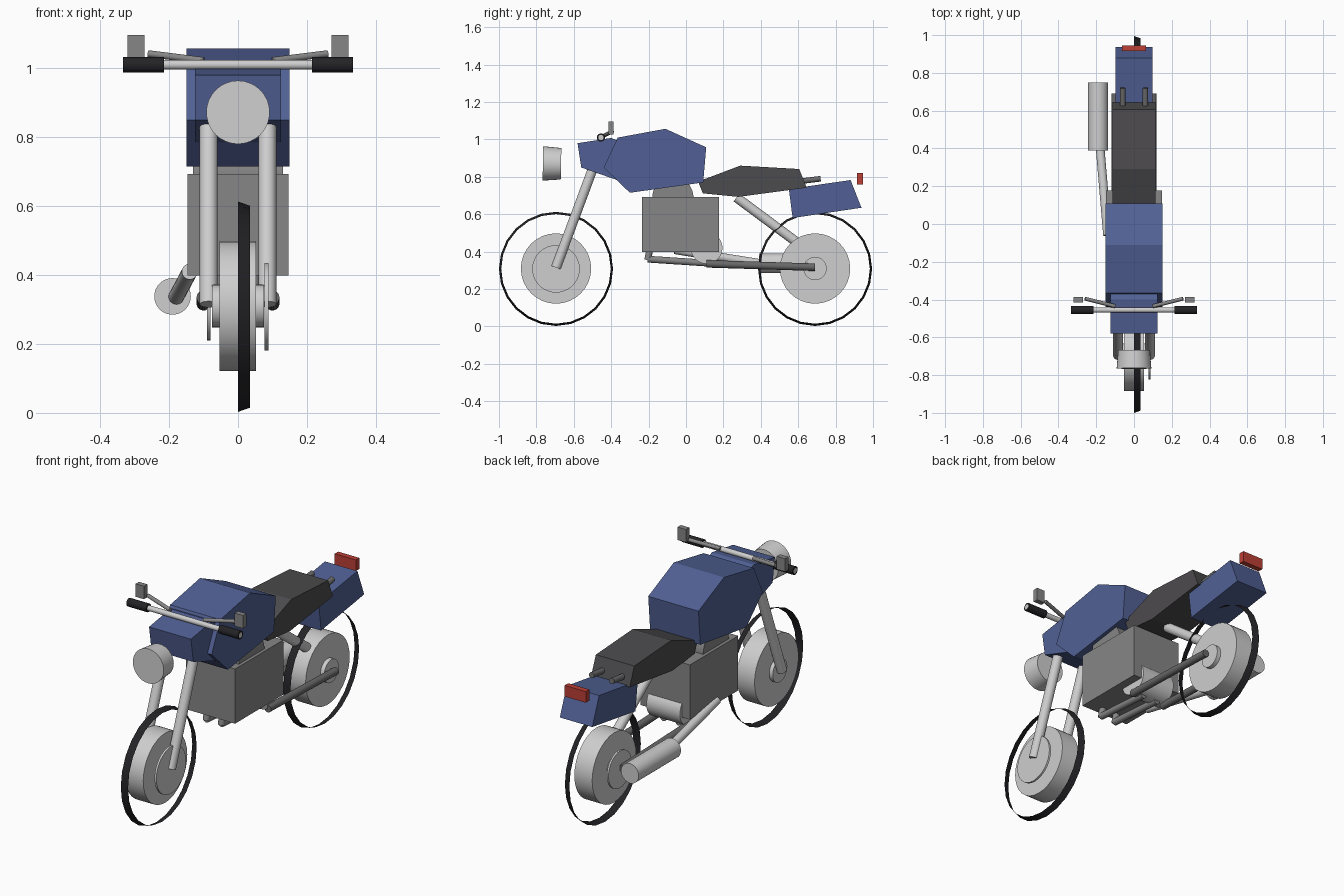
import bpy, bmesh, math
from mathutils import Vector

if "Cube" in bpy.data.objects:
    bpy.data.objects.remove(bpy.data.objects["Cube"])


def mat(name, r, g, b):
    m = bpy.data.materials.new(name)
    m.diffuse_color = (r, g, b, 1)
    m.use_nodes = True
    m.node_tree.nodes["Principled BSDF"].inputs["Base Color"].default_value = m.diffuse_color
    return m


BLUE = mat("blue paint", 0.082, 0.118, 0.30)
SILVER = mat("silver metal", 0.62, 0.62, 0.62)
GREY = mat("engine grey", 0.24, 0.24, 0.24)
DARK = mat("dark metal", 0.14, 0.14, 0.145)
SEAT = mat("seat leather", 0.073, 0.070, 0.074)
BLACK = mat("black rubber", 0.017, 0.017, 0.02)
RED = mat("red lens", 0.50, 0.05, 0.035)


def finish(name, bm, m, smooth=False):
    me = bpy.data.meshes.new(name)
    bm.to_mesh(me)
    bm.free()
    me.materials.append(m)
    if smooth:
        me.shade_smooth()
        me.set_sharp_from_angle(angle=math.radians(35))
    ob = bpy.data.objects.new(name, me)
    bpy.context.collection.objects.link(ob)
    return ob


def rod(name, a, b, r, m, r2=None, n=32, caps=True):
    """Cylinder or cone running from point a to point b."""
    a, b = Vector(a), Vector(b)
    bm = bmesh.new()
    bmesh.ops.create_cone(bm, cap_ends=caps, segments=n, radius1=r,
                          radius2=r if r2 is None else r2, depth=(b - a).length)
    ob = finish(name, bm, m, True)
    ob.rotation_mode = 'QUATERNION'
    ob.rotation_quaternion = (b - a).to_track_quat('Z', 'Y')
    ob.location = (a + b) / 2
    return ob


def prism(name, profile, half, m):
    """Side profile (y, z) extruded to x = +-half."""
    bm = bmesh.new()
    left = [bm.verts.new((-half, y, z)) for y, z in profile]
    right = [bm.verts.new((half, y, z)) for y, z in profile]
    bm.faces.new(left)
    bm.faces.new(right[::-1])
    for i in range(len(profile)):
        j = (i + 1) % len(profile)
        bm.faces.new((left[i], right[i], right[j], left[j]))
    bmesh.ops.recalc_face_normals(bm, faces=bm.faces)
    return finish(name, bm, m)


def box(name, lo, hi, m):
    ob = prism(name, [(lo[1], lo[2]), (hi[1], lo[2]), (hi[1], hi[2]), (lo[1], hi[2])],
               (hi[0] - lo[0]) / 2, m)
    ob.location.x = (lo[0] + hi[0]) / 2
    return ob


# Wheels: thin tapered tyre band, drum and hub
for tag, y in (("front", -0.695), ("rear", 0.69)):
    rod(tag + "_tyre", (0, y, 0.308), (0.035, y, 0.308), 0.305, BLACK, 0.293, 24, False)
    rod(tag + "_drum", (-0.054, y, 0.31), (0.052, y, 0.31), 0.188, SILVER)
    rod(tag + "_hub", (-0.075, y, 0.31), (0.075, y, 0.31), 0.062, SILVER)
rod("front_brake_disc", (0.077, -0.695, 0.308), (0.088, -0.695, 0.308), 0.127, SILVER)
rod("rear_brake_disc", (-0.09, 0.69, 0.31), (-0.08, 0.69, 0.31), 0.1, SILVER)

# Paired parts on both sides
for tag, s in (("left", -1), ("right", 1)):
    rod(tag + "_fork", (s * 0.085, -0.695, 0.315), (s * 0.085, -0.485, 0.88), 0.026, SILVER)
    rod(tag + "_swing_arm", (s * 0.1, 0.11, 0.335), (s * 0.1, 0.69, 0.317), 0.02, DARK)
    rod(tag + "_grip", (s * 0.215, -0.455, 1.01), (s * 0.333, -0.455, 1.01), 0.022, BLACK)
    rod(tag + "_mirror_stalk", (s * 0.1, -0.435, 1.022), (s * 0.26, -0.395, 1.042), 0.01, GREY)
    x = s * 0.296
    box(tag + "_mirror", (x - 0.025, -0.415, 1.027), (x + 0.025, -0.387, 1.097), GREY)
    rod(tag + "_grab_bar", (s * 0.06, 0.60, 0.775), (s * 0.06, 0.72, 0.79), 0.015, DARK)
    # header pipes under the engine
    rod(tag + "_header_drop", (s * 0.045, -0.19, 0.43), (s * 0.045, -0.205, 0.355), 0.018, GREY)
    rod(tag + "_header_pipe", (s * 0.045, -0.205, 0.36), (s * 0.045, 0.13, 0.338), 0.018, GREY)

# Handlebar and headlight
rod("handlebar", (-0.334, -0.455, 1.01), (0.334, -0.455, 1.01), 0.014, SILVER)
rod("headlight", (0, -0.765, 0.872), (0, -0.668, 0.87), 0.092, SILVER, 0.084)

# Bodywork
prism("fairing", [(-0.58, 0.98), (-0.40, 1.008), (-0.355, 0.99), (-0.36, 0.78), (-0.56, 0.85)],
      0.125, BLUE)
prism("fuel_tank", [(-0.365, 1.01), (-0.11, 1.057), (0.108, 0.958), (0.092, 0.77),
                    (-0.30, 0.715), (-0.44, 0.85)], 0.15, BLUE)
prism("seat", [(0.065, 0.775), (0.29, 0.86), (0.605, 0.842), (0.645, 0.742),
               (0.28, 0.693), (0.09, 0.712)], 0.115, SEAT)
prism("tail", [(0.55, 0.735), (0.88, 0.783), (0.938, 0.635), (0.57, 0.58)], 0.097, BLUE)
box("tail_light", (-0.063, 0.915, 0.76), (0.063, 0.945, 0.82), RED)

# Engine
box("engine_block", (-0.147, -0.235, 0.398), (0.147, 0.177, 0.693), GREY)
rod("cylinder_head", (-0.13, -0.07, 0.69), (0.13, -0.07, 0.69), 0.11, GREY)
rod("gearbox", (-0.1, 0.11, 0.42), (0.1, 0.11, 0.42), 0.085, SILVER)

# Rear shock and exhaust
rod("rear_shock", (0, 0.27, 0.69), (0, 0.62, 0.43), 0.026, SILVER)
rod("exhaust_pipe", (-0.14, -0.06, 0.41), (-0.18, 0.41, 0.335), 0.023, SILVER)
rod("muffler", (-0.19, 0.39, 0.338), (-0.19, 0.75, 0.338), 0.053, SILVER)
